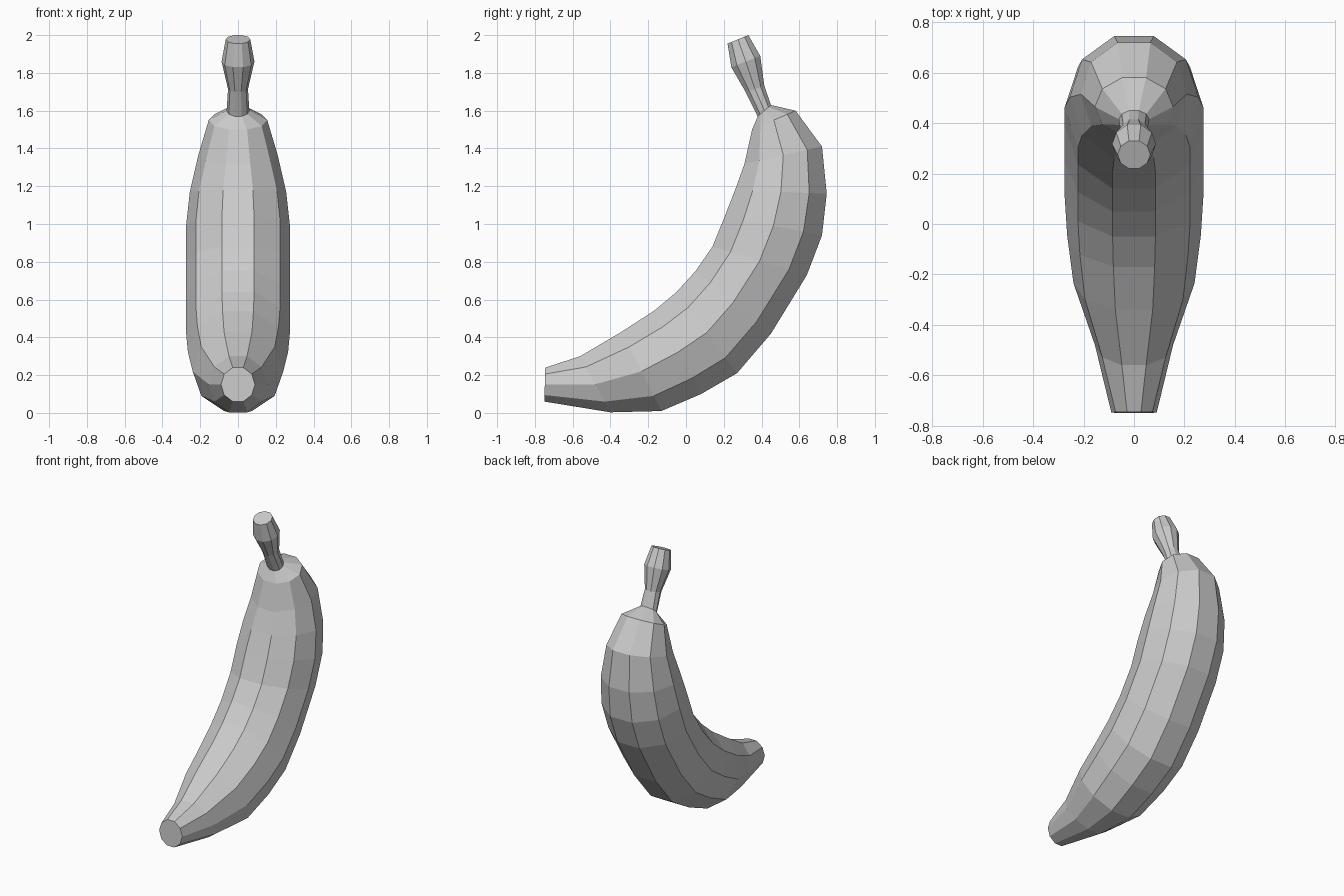
import bpy, bmesh, math
from mathutils import Vector

if "Cube" in bpy.data.objects:
    bpy.data.objects.remove(bpy.data.objects["Cube"])

SIDES = 10

# each ring: inner-curve (y, z), outer-curve (y, z), half width in x
BODY = [
    ((-.745, .24), (-.75, .06), .09),
    ((-.56, .30), (-.40, .003), .155),
    ((-.34, .43), (-.13, .01), .24),
    ((-.17, .54), (.08, .10), .265),
    ((-.05, .64), (.27, .21), .275),
    ((.05, .75), (.45, .42), .275),
    ((.14, .88), (.64, .73), .275),
    ((.205, 1.04), (.72, .94), .275),
    ((.26, 1.18), (.745, 1.16), .255),
    ((.31, 1.32), (.72, 1.41), .21),
    ((.35, 1.50), (.58, 1.60), .155),
    ((.38, 1.57), (.45, 1.63), .06),
]
STEM = [
    BODY[-1],
    ((.315, 1.70), (.415, 1.73), .053),
    ((.24, 1.83), (.393, 1.89), .087),
    ((.22, 1.955), (.33, 2.0), .065),
]


def loft(name, rings, cap_start=False, cap_end=False):
    """Skin ten-sided rings whose flat sides lie on the inner and outer curves."""
    bm = bmesh.new()
    step = 2 * math.pi / SIDES
    loops = []
    for inner, outer, width in rings:
        a, b = Vector((0, *inner)), Vector((0, *outer))
        mid, half = (a + b) / 2, (a - b) / 2 / math.cos(step / 2)
        loops.append([
            bm.verts.new(mid + half * math.cos(t) + Vector((width * math.sin(t), 0, 0)))
            for t in ((k + .5) * step for k in range(SIDES))])
    for lo, hi in zip(loops, loops[1:]):
        for k in range(SIDES):
            n = (k + 1) % SIDES
            bm.faces.new((lo[k], lo[n], hi[n], hi[k]))
    if cap_start:
        bm.faces.new(loops[0])
    if cap_end:
        bm.faces.new(loops[-1])
    bmesh.ops.recalc_face_normals(bm, faces=bm.faces)
    mesh = bpy.data.meshes.new(name)
    bm.to_mesh(mesh)
    bm.free()
    obj = bpy.data.objects.new(name, mesh)
    bpy.context.collection.objects.link(obj)
    return obj


# curved fruit with a blunt lower tip, and the flared stem on top
loft("banana_body", BODY, cap_start=True)
loft("banana_stem", STEM, cap_end=True)
